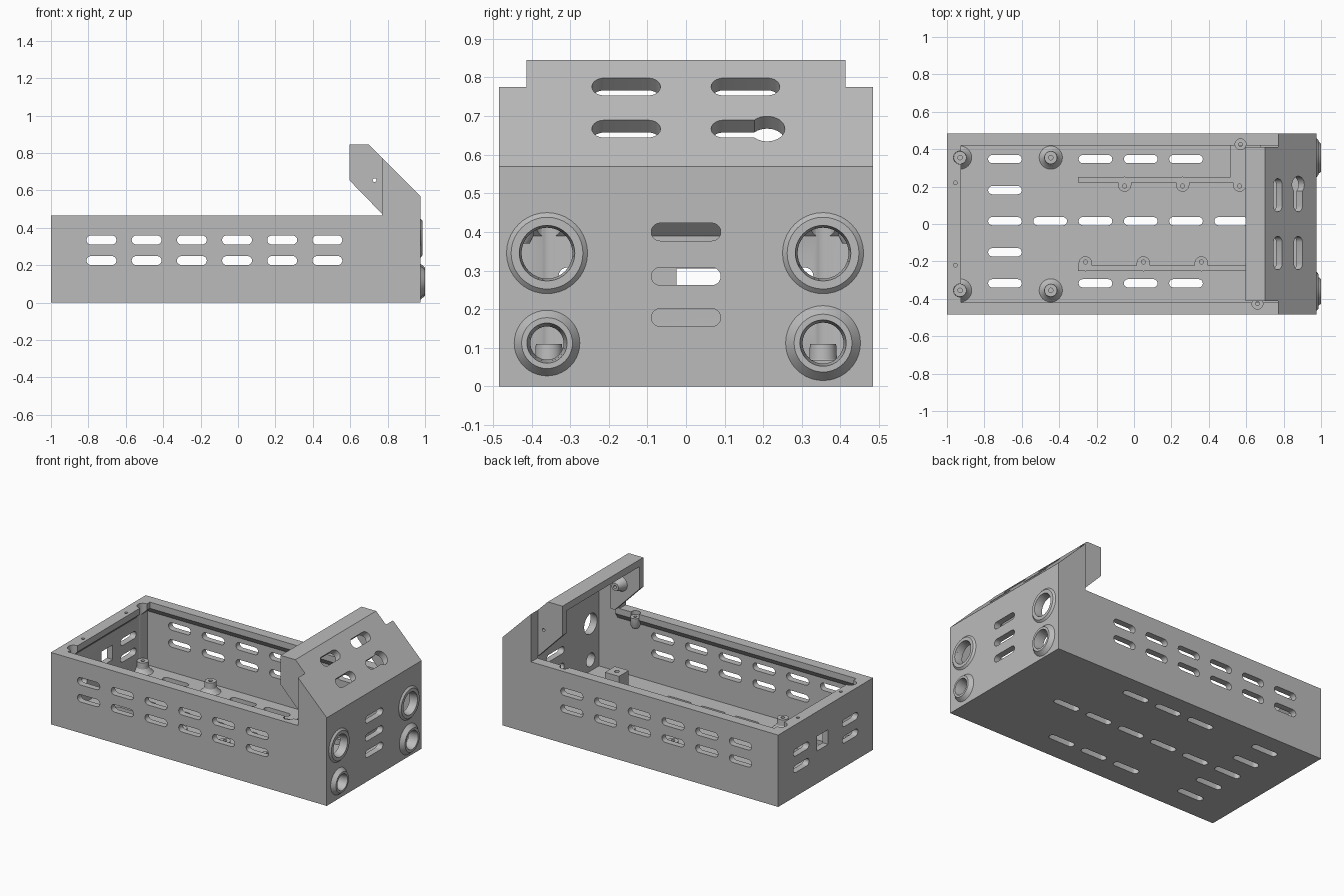
import bpy, bmesh, math
from mathutils import Vector

old = bpy.data.objects.get("Cube")
if old:
    bpy.data.objects.remove(old)

grey = bpy.data.materials.new("plain grey")
grey.use_nodes = True
COLOUR = (0.5, 0.5, 0.5, 1)
grey.diffuse_color = COLOUR
grey.node_tree.nodes["Principled BSDF"].inputs["Base Color"].default_value = COLOUR

X, Y, Z = Vector((1, 0, 0)), Vector((0, 1, 0)), Vector((0, 0, 1))


def finish(bm, name):
    bmesh.ops.recalc_face_normals(bm, faces=bm.faces)
    mesh = bpy.data.meshes.new(name)
    bm.to_mesh(mesh)
    bm.free()
    mesh.materials.append(grey)
    ob = bpy.data.objects.new(name, mesh)
    bpy.context.collection.objects.link(ob)
    return ob


def loft(bm, rings, capped=True):
    loops = [[bm.verts.new(p) for p in ring] for ring in rings]
    n = len(loops[0])
    pairs = list(zip(loops, loops[1:])) if capped else list(zip(loops, loops[1:] + loops[:1]))
    for a, b in pairs:
        for i in range(n):
            bm.faces.new((a[i], a[(i + 1) % n], b[(i + 1) % n], b[i]))
    if capped:
        bm.faces.new(loops[0])
        bm.faces.new(loops[-1])


def prism(bm, points, origin, u, v, half):
    w = u.cross(v)
    o = Vector(origin)
    loft(bm, [[o + u * a + v * b + w * s for a, b in points] for s in (-half, half)])


def capsule(length, r, n=10):
    arc = [math.pi * (i / n - 0.5) for i in range(n + 1)]
    right = [(length - r + r * math.cos(t), r * math.sin(t)) for t in arc]
    return right + [(-a, -b) for a, b in right]


def circle(r, n=32):
    return [(r * math.cos(math.tau * i / n), r * math.sin(math.tau * i / n)) for i in range(n)]


def rect(x0, x1, y0, y1):
    return [(x0, y0), (x1, y0), (x1, y1), (x0, y1)]


def lathe(name, profile, origin, u, v):
    # Closed (height, radius) profile turned about u x v
    bm, w, o = bmesh.new(), u.cross(v), Vector(origin)
    loft(bm, [[o + w * h + u * a + v * b for a, b in circle(r, 40)] for h, r in profile], False)
    return finish(bm, name)


def boolean(body, tool, operation="DIFFERENCE"):
    tool.hide_render = True
    mod = body.modifiers.new("cut", "BOOLEAN")
    mod.operation, mod.object, mod.solver = operation, tool, "EXACT"
    bpy.context.view_layer.objects.active = body
    bpy.ops.object.modifier_apply(modifier=mod.name)
    bpy.data.objects.remove(tool)


def shape(name, points, origin, u, v, half):
    bm = bmesh.new()
    prism(bm, points, origin, u, v, half)
    return finish(bm, name)


# Tray with full-width hood base, then the narrower hood nose
case = shape("case", [(-1, 0), (.975, 0), (.975, .57), (.77, .775), (.77, .465), (-1, .465)],
             (0, 0, 0), X, Z, .485)
nose = shape("nose", [(.595, .655), (.77, .475), (.83, .475), (.83, .715), (.7, .845), (.595, .845)],
             (0, 0, 0), X, Z, .413)
boolean(case, nose, "UNION")

# Tray cavity with a chamfered lip under the rim
bm = bmesh.new()
loft(bm, [[(x0, -y, z), (.935, -y, z), (.935, y, z), (x0, y, z)]
          for x0, y, z in ((-.96, .445, .04), (-.96, .445, .39), (-.925, .42, .425), (-.925, .42, .474))])
boolean(case, finish(bm, "cavity"))
# Hood cavities, open towards the tray
boolean(case, shape("hood_cavity", [(.8, .3), (.935, .3), (.935, .546), (.8, .681)],
                    (0, 0, 0), X, Z, .445))
boolean(case, shape("nose_cavity", [(.5, .42), (.82, .42), (.82, .661), (.681, .8), (.5, .8)],
                    (0, 0, 0), X, Z, .373))

# Side wall slots
bm = bmesh.new()
for i in range(6):
    for z in (.225, .335):
        prism(bm, capsule(.08, .024), (-.73 + i * .2416, 0, z), X, Z, .7)
boolean(case, finish(bm, "side_slots"))

# Floor slots
bm = bmesh.new()
for row in range(5):
    y = .347 - row * .166
    columns = {0: (0, 2, 3, 4), 2: range(6), 4: (0, 2, 3, 4)}.get(row, (0,))
    for c in columns:
        prism(bm, capsule(.09, .022), (-.69 + c * .242, y, 0), X, Y, .1)
boolean(case, finish(bm, "floor_slots"))

# End wall vents and port windows
bm = bmesh.new()
for z in (.178, .285, .4):
    prism(bm, capsule(.09, .023), (.96, 0, z), Y, Z, .06)
for y in (-.25, .25):
    for z in (.178, .285):
        prism(bm, capsule(.08, .023), (-1, y, z), Y, Z, .06)
prism(bm, rect(-.025, .09, .21, .305), (-1, 0, 0), Y, Z, .06)
boolean(case, finish(bm, "end_slots"))

# Hood vents, cut square to the slope, and the keyhole
slope = Vector((-1, 0, 1)).normalized()
for y in (-.155, .154):
    for z in (.776, .667):
        boolean(case, shape("hood_slot", capsule(.089, .032), (1.545 - z, y, z), Y, slope, .1))
boolean(case, shape("keyhole", circle(.046), (.878, .21, .667), Y, slope, .1))

# Rim recesses over the corner posts and lugs, plus screw holes
bm = bmesh.new()
for s in (-1, 1):
    prism(bm, circle(.035), (-.93, s * .355, .3), Z.cross(X), -X, .2)
    prism(bm, circle(.01, 16), (-.955, s * .22, .46), X, Y, .03)
for x, y in ((.57, .425), (.66, -.425)):
    prism(bm, circle(.03), (x, y, .46), X, Y, .03)
prism(bm, circle(.01, 16), (.73, 0, .655), X, Z, .6)
boolean(case, finish(bm, "screw_holes"))

# Cable port rings: y, z, protrusion, radii from outer edge to bore
for y, z, h, radii in ((-.36, .345, .011, (.105, .093, .072, .066)), (.355, .345, .011, (.105, .093, .072, .066)),
                       (-.36, .112, .025, (.085, .066, .052, .043)), (.355, .112, .025, (.097, .075, .06, .053))):
    a, b, c, d = radii
    boolean(case, shape("port", circle(d + .004), (.96, y, z), Y, Z, .06))
    lathe("port_ring", [(-.005, a), (0, a), (h, b), (h, c), (-.02, d), (-.04, d), (-.04, d + .006), (-.005, d + .006)],
          (.975, y, z), Y, Z)

# Floor standoffs with flared feet
for x in (-.93, -.445):
    for y in (-.355, .355):
        lathe("standoff", [(.03, .062), (.04, .062), (.052, .048), (.07, .036), (.11, .034), (.11, .012), (.03, .012)],
              (x, y, 0), X, Y)

# Mounting rails with drilled tabs
for s, x1, tabs in ((1, .56, (-.05, .26, .565)), (-1, .7, (-.26, .05, .36))):
    rail = shape("rail", rect(-.3, x1, .222, .252), (0, 0, .053), X, Y, .017)
    for x in tabs:
        boolean(rail, shape("tab", capsule(.04, .036), (x, .213, .053), Y, -X, .017), "UNION")
        boolean(rail, shape("tab_hole", circle(.011, 16), (x, .203, .053), X, Y, .1))
    if s < 0:
        for v in rail.data.vertices:
            v.co.y *= -1
        rail.data.flip_normals()

# Bracket at the back and clamp block under the hood
shape("bracket", rect(.515, .68, .222, .445), (0, 0, .05), X, Y, .018)
block = shape("clamp_block", rect(.62, .72, -.3, -.2), (0, 0, .09), X, Y, .06)
boolean(block, shape("block_hole", circle(.015, 16), (.67, -.25, .15), X, Y, .05))

# Lugs under the rim and cone bosses inside the hood
for x, y in ((.57, .425), (.66, -.425)):
    lathe("rim_lug", [(.37, .02), (.39, .03), (.44, .03), (.44, .01), (.37, .01)], (x, y, 0), X, Y)
for s in (-1, 1):
    lathe("hood_boss", [(0, .05), (.06, .025), (.06, .01), (0, .01)], (.73, s * .376, .655), X * s, Z)

# Smooth the round parts, keep corners sharp
for ob in bpy.context.scene.objects:
    if ob.type == "MESH":
        bpy.ops.object.select_all(action="DESELECT")
        ob.select_set(True)
        bpy.context.view_layer.objects.active = ob
        bpy.ops.object.shade_smooth_by_angle(angle=math.radians(30))
